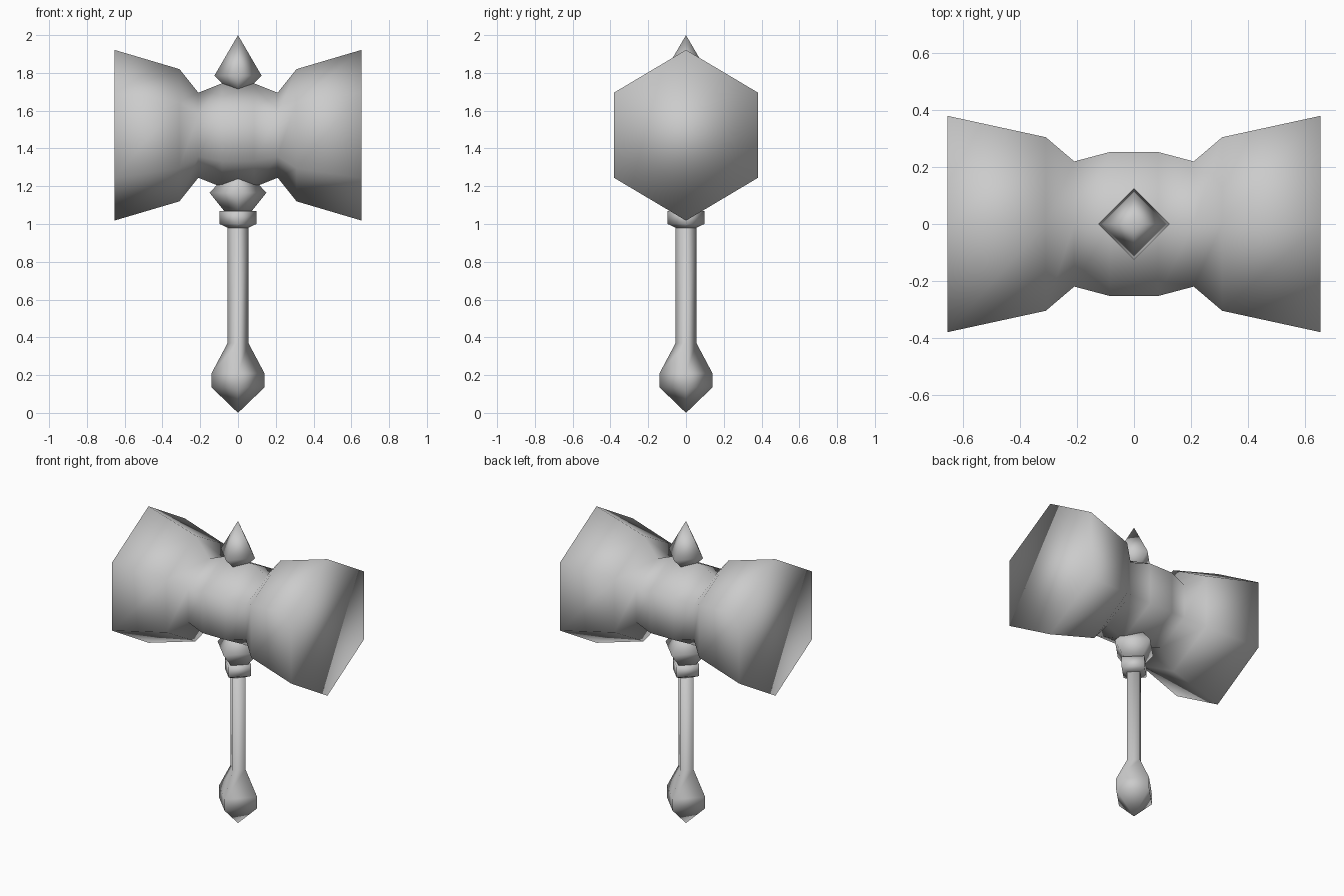
import bpy, bmesh
from math import cos, sin, tau
from mathutils import Vector

cube = bpy.data.objects.get("Cube")
if cube:
    bpy.data.objects.remove(cube)

COLOR = (0.6, 0.6, 0.6, 1)
grey = bpy.data.materials.new("plain_grey")
grey.use_nodes = True
grey.diffuse_color = COLOR
grey.node_tree.nodes["Principled BSDF"].inputs["Base Color"].default_value = COLOR


def loft(name, rings):
    """Skin a list of point rings; a one-point ring becomes a tip."""
    bm = bmesh.new()
    loops = [[bm.verts.new(p) for p in ring] for ring in rings]
    for a, b in zip(loops, loops[1:]):
        n = max(len(a), len(b))
        for i in range(n):
            j = (i + 1) % n
            if len(a) == 1:
                bm.faces.new((a[0], b[j], b[i]))
            elif len(b) == 1:
                bm.faces.new((a[i], a[j], b[0]))
            else:
                bm.faces.new((a[i], a[j], b[j], b[i]))
    for end in (loops[0], loops[-1]):
        if len(end) > 2:
            bm.faces.new(end)
    bmesh.ops.recalc_face_normals(bm, faces=bm.faces)
    for f in bm.faces:
        f.smooth = True
    mesh = bpy.data.meshes.new(name)
    bm.to_mesh(mesh)
    bm.free()
    mesh.materials.append(grey)
    obj = bpy.data.objects.new(name, mesh)
    bpy.context.collection.objects.link(obj)
    return obj


def diamond(name, profile):
    """Four-sided upright part from (radius, height) pairs, corners on the axes."""
    rings = []
    for r, z in profile:
        count = 4 if r else 1
        rings.append([Vector((r * cos(tau * i / 4), r * sin(tau * i / 4), z))
                      for i in range(count)])
    return loft(name, rings)


# Hammer head: six-sided rings along x, given as (x, half depth, half height)
half = [(0.085, 0.253, 0.275), (0.21, 0.22, 0.225),
        (0.31, 0.305, 0.35), (0.655, 0.38, 0.452)]
stations = [(-x, d, h) for x, d, h in reversed(half)] + half
head = []
for x, d, h in stations:
    head.append([Vector((x, d * sin(tau * i / 6) / sin(tau / 6),
                         1.47 + h * cos(tau * i / 6))) for i in range(6)])
loft("hammer_head", head)

# Spike on top of the head
diamond("top_spike", [(0, 1.66), (0.125, 1.785), (0, 2.0)])

# Faceted block below the head
diamond("lower_gem", [(0.07, 1.065), (0.15, 1.165), (0, 1.33)])

# Collar, grip and pommel
diamond("collar", [(0.055, 0.98), (0.097, 1.0), (0.097, 1.07)])
diamond("grip_and_pommel", [(0, 0), (0.14, 0.135), (0.14, 0.21),
                            (0.055, 0.37), (0.055, 1.0)])
